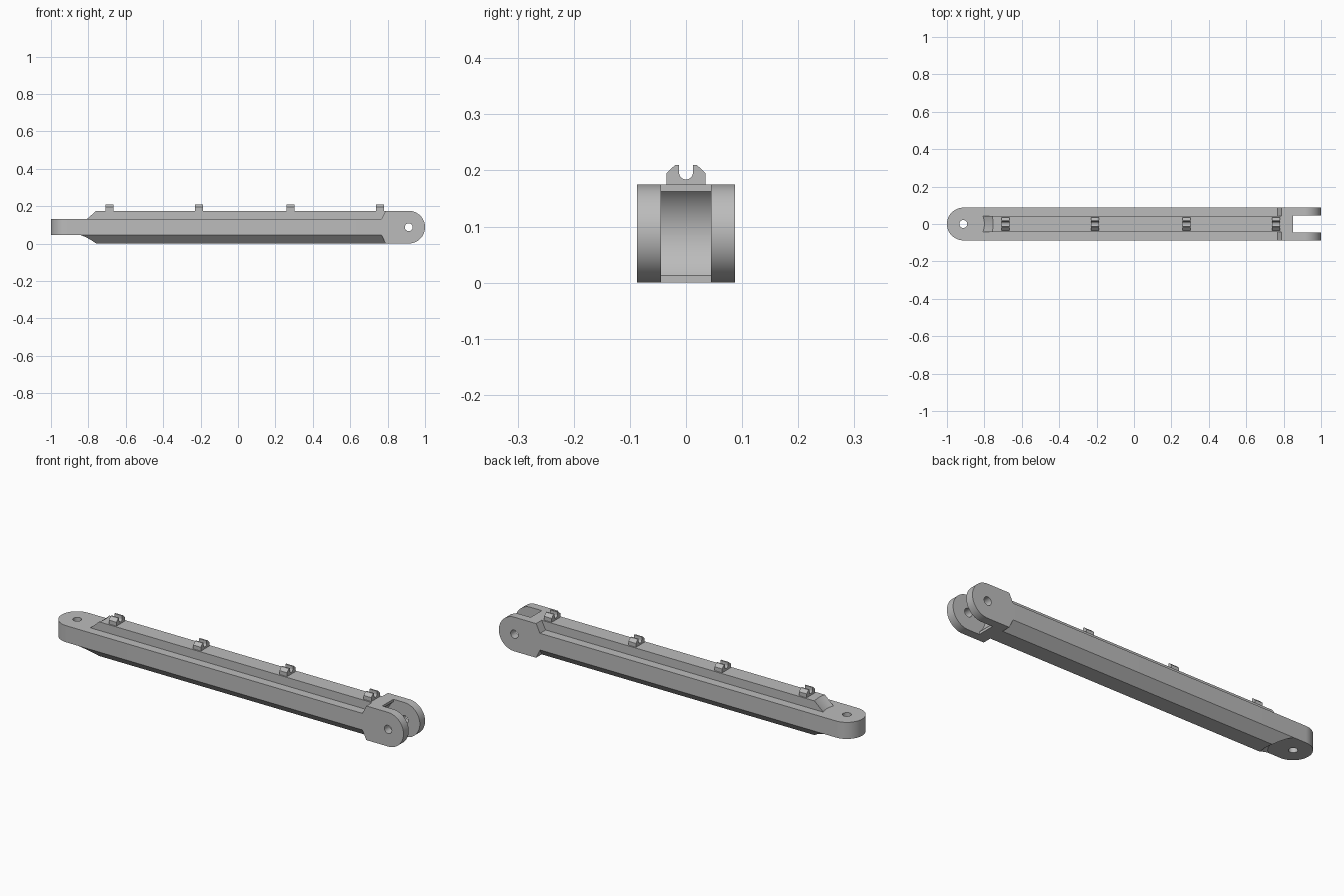
import bpy, bmesh
from math import sin, cos, pi, radians
from mathutils import Vector

default = bpy.data.objects.get("Cube")
if default:
    bpy.data.objects.remove(default, do_unlink=True)

grey = bpy.data.materials.new("plain grey")
grey.use_nodes = True
colour = (0.5, 0.5, 0.5, 1)
grey.diffuse_color = colour
grey.node_tree.nodes["Principled BSDF"].inputs["Base Color"].default_value = colour

R = 0.0875          # half the width and height of the link
PIN = 1 - R         # distance of both pin holes from the middle
HOLE = 0.021
RAIL = 0.042        # half width of the rail
LOW, HIGH = 0.046, 0.131


def arc(cx, cy, r, start, end, steps=32):
    angles = [radians(start + (end - start) * i / steps) for i in range(steps + 1)]
    return [(cx + r * cos(a), cy + r * sin(a)) for a in angles]


def finish(bm, name, cutter):
    bmesh.ops.recalc_face_normals(bm, faces=bm.faces)
    mesh = bpy.data.meshes.new(name)
    bm.to_mesh(mesh)
    bm.free()
    obj = bpy.data.objects.new(name, mesh)
    bpy.context.collection.objects.link(obj)
    mesh.materials.append(grey)
    if cutter:
        obj.hide_render = True
        obj.hide_set(True)
    return obj


def prism(name, points, axis, lo, hi, cutter=False):
    """Extrude a 2D outline along one axis."""
    place = {"x": lambda a, b, t: (t, a, b),
             "y": lambda a, b, t: (a, t, b),
             "z": lambda a, b, t: (a, b, t)}[axis]
    bm = bmesh.new()
    face = bm.faces.new([bm.verts.new(place(a, b, lo)) for a, b in points])
    result = bmesh.ops.extrude_face_region(bm, geom=[face])
    verts = [v for v in result["geom"] if isinstance(v, bmesh.types.BMVert)]
    bmesh.ops.translate(bm, verts=verts,
                        vec=Vector(place(0, 0, hi)) - Vector(place(0, 0, lo)))
    return finish(bm, name, cutter)


def cone(name, z0, r0, z1, r1):
    """Clearance cone around the tongue pin."""
    bm = bmesh.new()
    rings = [[bm.verts.new((x, y, z)) for x, y in arc(-PIN, 0, r, 0, 360, 64)[:-1]]
             for z, r in ((z0, r0), (z1, r1))]
    for ring in rings:
        bm.faces.new(ring)
    for i in range(64):
        j = (i + 1) % 64
        bm.faces.new((rings[0][i], rings[0][j], rings[1][j], rings[1][i]))
    return finish(bm, name, True)


def boolean(obj, cutter, operation="DIFFERENCE"):
    mod = obj.modifiers.new(cutter.name, "BOOLEAN")
    mod.operation = operation
    mod.solver = "EXACT"
    mod.object = cutter


def smooth(obj):
    bpy.ops.object.select_all(action="DESELECT")
    obj.select_set(True)
    bpy.context.view_layer.objects.active = obj
    for mod in list(obj.modifiers):
        bpy.ops.object.modifier_apply(modifier=mod.name)
    bpy.ops.object.shade_smooth_by_angle(angle=radians(25))


# Main bar with the fork block, outlined from the side
side = [(-1.1, LOW), (0.767, LOW), (0.789, 0)]
side += arc(PIN, R, R, -90, 90) + [(0.789, 2 * R), (0.767, HIGH), (-1.1, HIGH)]
bar = prism("link_bar", side, "y", -0.12, 0.12)

# Rounded tongue end and overall width
plan = arc(-PIN, 0, R, 90, 270) + [(1.1, -R), (1.1, R)]
boolean(bar, prism("plan_cutter", plan, "z", -0.1, 0.3, True), "INTERSECT")

# Fork slot with a concave floor that clears the next tongue
slot = [(1.1, -0.1), (1.1, 0.3), (0.85, 0.3)]
slot += arc(PIN, R, 0.0975, 130, 230) + [(0.85, -0.1)]
boolean(bar, prism("slot_cutter", slot, "y", -0.045, 0.045, True))

# Pin holes
boolean(bar, prism("fork_hole_cutter", arc(PIN, R, HOLE, 0, 360)[:-1], "y", -0.2, 0.2, True))
boolean(bar, prism("tongue_hole_cutter", arc(-PIN, 0, HOLE, 0, 360)[:-1], "z", -0.1, 0.3, True))
smooth(bar)

# Raised rail on top, ramped at the tongue
rail = prism("top_rail", [(-RAIL, 0.12), (RAIL, 0.12), (RAIL, 2 * R), (-RAIL, 2 * R)],
             "x", -0.92, 0.789)
boolean(rail, cone("rail_ramp_cutter", 0.111, 0.0915, 0.195, 0.181))
smooth(rail)

# Chamfered keel underneath, ramped the same way
half = [(RAIL, 0), (R, LOW), (0.08, 0.06)]
keel = prism("bottom_keel", half + [(-y, z) for y, z in reversed(half)], "x", -0.92, 0.789)
boolean(keel, cone("keel_ramp_cutter", -0.02, 0.181, 0.065, 0.0915))
smooth(keel)

# Cable clips along the rail
outer = [(0.035, 0.17), (0.035, 0.195), (0.019, 0.21), (0.0125, 0.21)]
clip = outer + arc(0, 0.1965, 0.0125, 0, -180, 16) + [(-y, z) for y, z in reversed(outer)]
for i, x in enumerate((-0.687, -0.208, 0.281, 0.759)):
    smooth(prism(f"cable_clip_{i + 1}", clip, "x", x - 0.0215, x + 0.0215))

# Remove the used cutters
for obj in [o for o in bpy.data.objects if o.name.endswith("_cutter")]:
    bpy.data.objects.remove(obj, do_unlink=True)
